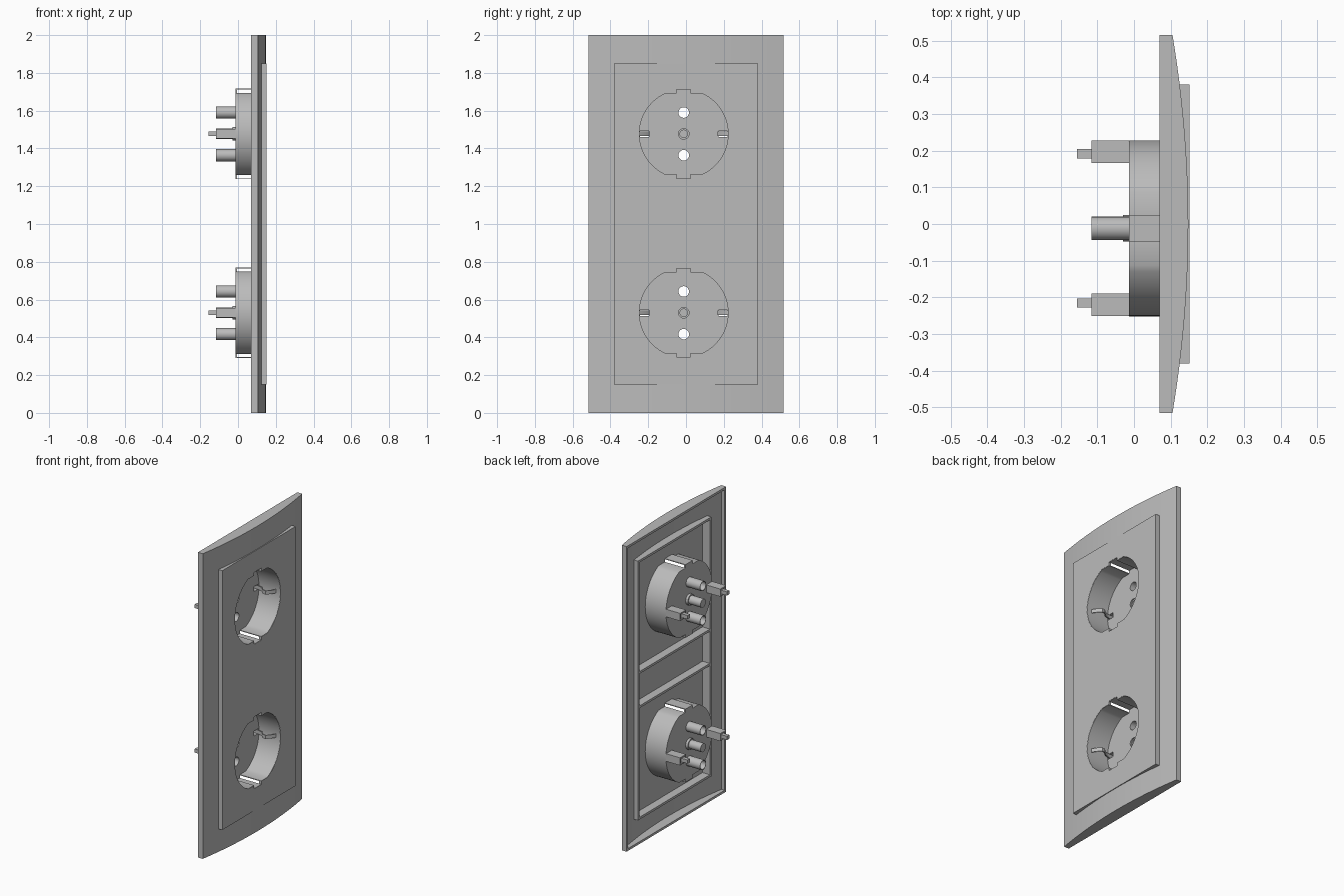
import bpy, bmesh, math
from mathutils import Vector

if "Cube" in bpy.data.objects:
    bpy.data.objects.remove(bpy.data.objects["Cube"])

GREY = (0.5, 0.5, 0.5, 1)
plastic = bpy.data.materials.new("grey_plastic")
plastic.use_nodes = True
plastic.diffuse_color = GREY
plastic.node_tree.nodes["Principled BSDF"].inputs["Base Color"].default_value = GREY


def prism(name, points, axis, lo, hi):
    """Extrude a closed outline along x (points are y, z) or z (points are x, y)."""
    place = (lambda p: Vector((lo, *p))) if axis == "x" else (lambda p: Vector((*p, lo)))
    step = Vector((hi - lo, 0, 0)) if axis == "x" else Vector((0, 0, hi - lo))
    bm = bmesh.new()
    face = bm.faces.new([bm.verts.new(place(p)) for p in points])
    new = bmesh.ops.extrude_face_region(bm, geom=[face])["geom"]
    bmesh.ops.translate(bm, vec=step, verts=[v for v in new if isinstance(v, bmesh.types.BMVert)])
    bmesh.ops.recalc_face_normals(bm, faces=bm.faces)
    mesh = bpy.data.meshes.new(name)
    bm.to_mesh(mesh)
    bm.free()
    mesh.materials.append(plastic)
    obj = bpy.data.objects.new(name, mesh)
    bpy.context.collection.objects.link(obj)
    return obj


def box(name, x, y, z):
    y, z = sorted(y), sorted(z)
    return prism(name, [(y[0], z[0]), (y[1], z[0]), (y[1], z[1]), (y[0], z[1])], "x", *x)


def rod(name, y, z, r, x, sides=20):
    ring = [(y + r * math.cos(math.tau * i / sides), z + r * math.sin(math.tau * i / sides))
            for i in range(sides)]
    return prism(name, ring, "x", *x)


def cut(obj, *cutters):
    """Subtract the cutters and bake the result."""
    for c in cutters:
        c.hide_render = True
        m = obj.modifiers.new("cut", "BOOLEAN")
        m.operation, m.solver, m.object = "DIFFERENCE", "EXACT", c
    bpy.context.view_layer.update()
    dg = bpy.context.evaluated_depsgraph_get()
    mesh = bpy.data.meshes.new_from_object(obj.evaluated_get(dg))
    obj.modifiers.clear()
    obj.data = mesh
    for c in cutters:
        bpy.data.objects.remove(c)
    return obj


def arc_outline(back, edge, crown, half):
    """Bowed cross-section of the frame."""
    n = 24
    ys = [half * (2 * i / n - 1) for i in range(n + 1)]
    bow = [(crown - (crown - edge) * (y / half) ** 2, y) for y in ys]
    return [(back, half), (back, -half)] + bow


def key_outline(cy, cz, r):
    """Round socket outline with flattened ends and a central key groove."""
    a = math.acos(0.42)
    n = 28
    pts = []
    for side in (0, math.pi):
        pts += [(r * math.cos(side - a + 2 * a * i / n), r * math.sin(side - a + 2 * a * i / n))
                for i in range(n + 1)]
        s = 1 if side == 0 else -1
        chord = r * math.sin(a)
        pts += [(s * .037, s * chord), (s * .037, s * r), (-s * .037, s * r), (-s * .037, s * chord)]
    return [(cy + y, cz + z) for y, z in pts]


CY = -0.012
CENTRES = {"upper": 1.477, "lower": 0.53}

# Bowed hollow frame with a rectangular opening
frame = prism("frame", arc_outline(.07, .105, .148, .515), "z", 0, 2)
cut(frame,
    prism("hollow", arc_outline(.06, .093, .136, .5), "z", .015, 1.985),
    box("opening", (0, .3), (-.372, .372), (.158, 1.842)))

# Flat cover with rear skirt walls around each socket bay
cover = box("cover", (.082, .152), (-.38, .38), (.15, 1.85))
bays = [box("bay", (.05, .136), (-.365, .365), z)
        for z in ((.165, .88), (.895, 1.105), (1.12, 1.835))]
mouths = [prism("mouth", key_outline(CY, cz, .237), "x", .05, .2) for cz in CENTRES.values()]
cut(cover, *bays, *mouths)

for tag, cz in CENTRES.items():
    # Socket well
    well = prism(tag + "_socket_well", key_outline(CY, cz, .24), "x", -.014, .151)
    cutters = [prism("inside", key_outline(CY, cz, .235), "x", -.004, .2)]
    cutters += [rod("hole", CY, cz + dz, .028, (-.05, .05)) for dz in (-.113, 0, .113)]
    cutters += [box("slot", (-.05, .05), (CY + s * .185, CY + s * .232), (cz - .016, cz + .016))
                for s in (-1, 1)]
    cut(well, *cutters)

    # Contact tubes
    for part, dz in (("top", .113), ("bottom", -.113)):
        tube = rod(f"{tag}_{part}_contact_tube", CY, cz + dz, .032, (-.116, -.005))
        cut(tube, rod("bore", CY, cz + dz, .028, (-.2, .1)))

    # Central screw post with collar
    post = rod(tag + "_screw_post", CY, cz, .028, (-.116, -.02))
    cut(post, rod("bore", CY, cz, .02, (-.08, .1)))
    collar = rod(tag + "_screw_collar", CY, cz, .036, (-.03, -.012))
    cut(collar, rod("bore", CY, cz, .02, (-.1, .1)))

    # Earth clips: rear housing, terminal and bent spring strip
    for part, s in (("left", 1), ("right", -1)):
        housing = box(f"{tag}_{part}_clip_housing", (-.116, -.012),
                      (CY + s * .178, CY + s * .239), (cz - .025, cz + .025))
        cut(housing, box("slot", (-.2, .1), (CY + s * .185, CY + s * .232), (cz - .016, cz + .016)))
        box(f"{tag}_{part}_clip_terminal", (-.155, -.06),
            (CY + s * .191, CY + s * .216), (cz - .012, cz + .012))
        path = [(-.07, .215), (.0, .215), (.035, .205), (.06, .183), (.08, .18), (.1, .2), (.12, .232)]
        strip = [(x, CY + s * y) for x, y in path]
        strip += [(x, CY + s * (y + .008)) for x, y in reversed(path)]
        prism(f"{tag}_{part}_earth_clip", strip, "z", cz - .012, cz + .012)

# Smooth the curved walls, keep the edges sharp
bpy.ops.object.select_all(action="DESELECT")
for obj in bpy.context.collection.objects:
    if obj.type == "MESH":
        obj.select_set(True)
        bpy.context.view_layer.objects.active = obj
bpy.ops.object.shade_smooth_by_angle(angle=math.radians(30))
